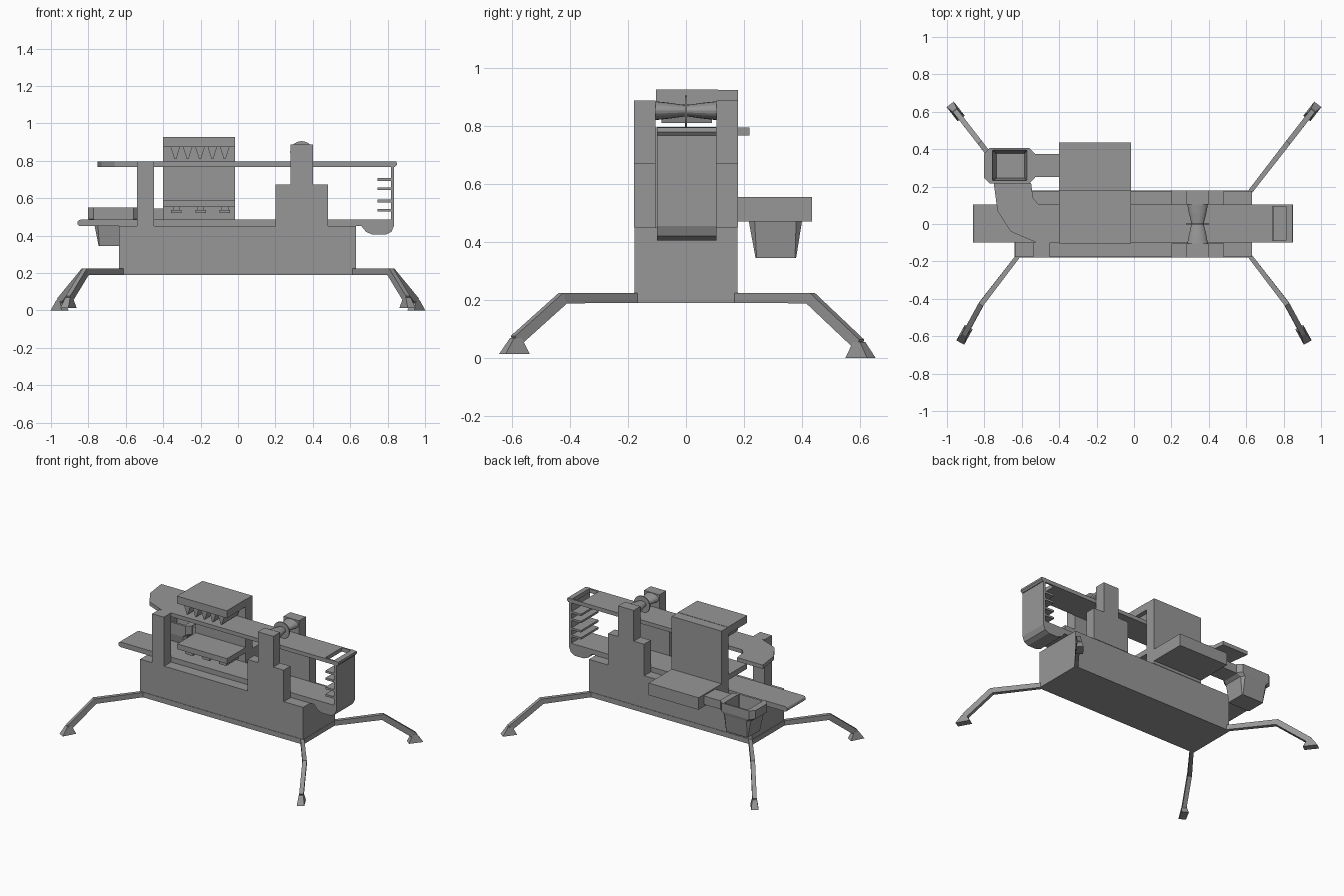
import bpy, bmesh, math
from mathutils import Vector, Matrix

if "Cube" in bpy.data.objects:
    bpy.data.objects.remove(bpy.data.objects["Cube"], do_unlink=True)

GREY = (0.31, 0.31, 0.31, 1)
mat = bpy.data.materials.new("plain grey")
mat.use_nodes = True
mat.diffuse_color = GREY
mat.node_tree.nodes["Principled BSDF"].inputs["Base Color"].default_value = GREY


def finish(name, bm):
    bmesh.ops.recalc_face_normals(bm, faces=bm.faces)
    me = bpy.data.meshes.new(name)
    bm.to_mesh(me)
    bm.free()
    me.materials.append(mat)
    ob = bpy.data.objects.new(name, me)
    bpy.context.collection.objects.link(ob)
    return ob


def loft(name, rings):
    """Skin between closed rings of equal length, with capped ends."""
    bm = bmesh.new()
    vs = [[bm.verts.new(p) for p in r] for r in rings]
    n = len(rings[0])
    for a, b in zip(vs, vs[1:]):
        for i in range(n):
            j = (i + 1) % n
            bm.faces.new((a[i], a[j], b[j], b[i]))
    bm.faces.new(vs[0])
    bm.faces.new(vs[-1])
    return finish(name, bm)


def rect(x0, x1, y0, y1, z):
    return [(x0, y0, z), (x1, y0, z), (x1, y1, z), (x0, y1, z)]


def box(name, x0, x1, y0, y1, z0, z1):
    return loft(name, [rect(x0, x1, y0, y1, z0), rect(x0, x1, y0, y1, z1)])


def side_profile(name, pts, y0, y1):
    return loft(name, [[(x, y, z) for x, z in pts] for y in (y0, y1)])


def plan_profile(name, pts, z0, z1):
    return loft(name, [[(x, y, z) for x, y in pts] for z in (z0, z1)])


# Base housing with a slim foot flange
box("base_housing", -0.635, 0.63, -0.177, 0.177, 0.22, 0.45)
box("base_flange", -0.64, 0.632, -0.18, 0.18, 0.19, 0.225)

# Lower belt with a rounded outer end
end = [(-0.842 + 0.0175 * math.cos(a), 0.4675 + 0.0175 * math.sin(a))
       for a in [math.pi * (0.5 + k / 6) for k in range(7)]]
side_profile("lower_belt", end + [(0.67, 0.45), (0.67, 0.485)], -0.1, 0.105)

# Scooped end with upright wall
side_profile("end_scoop", [(0.66, 0.45), (0.685, 0.42), (0.72, 0.405), (0.79, 0.405),
             (0.82, 0.42), (0.835, 0.455), (0.835, 0.78), (0.817, 0.78),
             (0.817, 0.485), (0.66, 0.485)], -0.1, 0.105)
for i, z in enumerate((0.535, 0.585, 0.65, 0.7)):
    box(f"end_shelf_{i}", 0.745, 0.82, -0.095, 0.1, z - 0.007, z + 0.007)

# Upper belt curving to the rear chute, with a slot at the far end
plan_profile("upper_belt", [(0.74, -0.1), (0.74, 0.105), (-0.51, 0.105), (-0.54, 0.14),
             (-0.55, 0.22), (-0.75, 0.22), (-0.73, 0.07), (-0.66, -0.04), (-0.52, -0.1)],
             0.768, 0.795)
for side, y in (("right", -0.1), ("left", 0.093)):
    box(f"upper_belt_rail_{side}", 0.74, 0.82, y, y + 0.012, 0.768, 0.795)
side_profile("upper_belt_lip", [(0.812, 0.768), (0.84, 0.768), (0.85, 0.78), (0.848, 0.795),
             (0.812, 0.797)], -0.1, 0.105)

# Belt support post
box("support_post", -0.54, -0.45, -0.18, -0.1, 0.45, 0.795)

# Roller towers on both sides
tower = [(0.2, 0.45), (0.48, 0.45), (0.48, 0.672), (0.4, 0.672), (0.4, 0.888),
         (0.28, 0.888), (0.28, 0.672), (0.2, 0.672)]
side_profile("roller_tower_right", tower, -0.18, -0.105)
side_profile("roller_tower_left", tower, 0.105, 0.18)


def turned(name, stations, zc, xs, n=20):
    """Body turned about the y axis; stations are (y, radius)."""
    return loft(name, [[(0.34 + xs * r * math.cos(2 * math.pi * k / n), y,
                         zc + r * math.sin(2 * math.pi * k / n)) for k in range(n)]
                       for y, r in stations])


turned("waisted_roller", [(-0.11, 0.033), (-0.055, 0.027), (0, 0.019), (0.055, 0.027),
       (0.11, 0.033)], 0.853, 1.7)
turned("roller_disc", [(-0.004, 0.058), (0.004, 0.058)], 0.847, 1.05, 28)

# Press: rear column, overhanging head, wedge teeth, lower plate and nozzles
X0, X1 = -0.402, -0.015
box("press_column", X0, X1, 0.105, 0.18, 0.45, 0.925)
box("press_head", X0, X1, -0.103, 0.11, 0.875, 0.927)
for i in range(5):
    x = -0.335 + i * 0.066
    loft(f"press_tooth_{i}", [rect(x - 0.027, x + 0.027, -0.085, 0.09, 0.88),
                              rect(x - 0.005, x + 0.005, -0.085, 0.09, 0.81)])
box("press_lower_plate", X0, X1, -0.1, 0.11, 0.553, 0.59)
for i in range(3):
    x = -0.33 + i * 0.13
    box(f"nozzle_stem_{i}", x - 0.018, x + 0.018, -0.06, 0.06, 0.535, 0.556)
    box(f"nozzle_tip_{i}", x - 0.028, x + 0.028, -0.07, 0.07, 0.52, 0.537)

# Rear tray and its channel to the bin
box("rear_tray", X0, X1, 0.178, 0.435, 0.47, 0.555)
box("bin_channel", -0.555, -0.4, 0.25, 0.375, 0.485, 0.545)


def octagon(x0, x1, y0, y1, c, z):
    return [(x0 + c, y0, z), (x1 - c, y0, z), (x1, y0 + c, z), (x1, y1 - c, z),
            (x1 - c, y1, z), (x0 + c, y1, z), (x0, y1 - c, z), (x0, y0 + c, z)]


# Open bin: tapered outside, rim, then down the inside to the floor
loft("collecting_bin", [
    octagon(-0.745, -0.575, 0.24, 0.38, 0.004, 0.345),
    octagon(-0.77, -0.56, 0.217, 0.4, 0.02, 0.47),
    octagon(-0.803, -0.53, 0.217, 0.405, 0.03, 0.49),
    octagon(-0.803, -0.53, 0.217, 0.405, 0.03, 0.55),
    octagon(-0.757, -0.573, 0.232, 0.395, 0.003, 0.55),
    octagon(-0.735, -0.585, 0.247, 0.378, 0.003, 0.36)])


# Legs: square bars bent at the knee, each ending in a wedge foot
def leg(name, pts, sx):
    pts = [Vector((sx * p[0], p[1], p[2])) for p in pts]
    d = Vector((pts[2].x - pts[0].x, pts[2].y - pts[0].y, 0)).normalized()
    side = Vector((-d.y, d.x, 0))
    rings = []
    for p, up, w in zip(pts, (0.017, 0.018, 0.018), (0.012, 0.014, 0.014)):
        lift = Vector((0, 0, up)) if p is pts[0] else Vector((0, 0, up)) + d * 0.008
        rings.append([p - side * w - lift, p + side * w - lift,
                      p + side * w + lift, p - side * w + lift])
    loft(name, rings)
    foot = Vector((pts[2].x, pts[2].y, pts[2].z - 0.045))
    out = (pts[2] - pts[1])
    out.z = 0
    out.normalize()
    s = Vector((-out.y, out.x, 0))
    quad = lambda c, a, b, w: [c + out * a - s * w, c + out * b - s * w,
                               c + out * b + s * w, c + out * a + s * w]
    loft(name + "_foot", [quad(foot, -0.045, 0.05, 0.024),
                          quad(foot + Vector((0, 0, 0.055)), -0.018, 0.012, 0.015)])


front = [(0.615, -0.165, 0.207), (0.815, -0.425, 0.206), (0.905, -0.59, 0.058)]
rear = [(0.615, 0.165, 0.207), (0.82, 0.43, 0.206), (0.952, 0.6, 0.045)]
for side, sx in (("left", 1), ("right", -1)):
    leg(f"front_leg_{side}", front, sx)
    leg(f"rear_leg_{side}", rear, sx)
